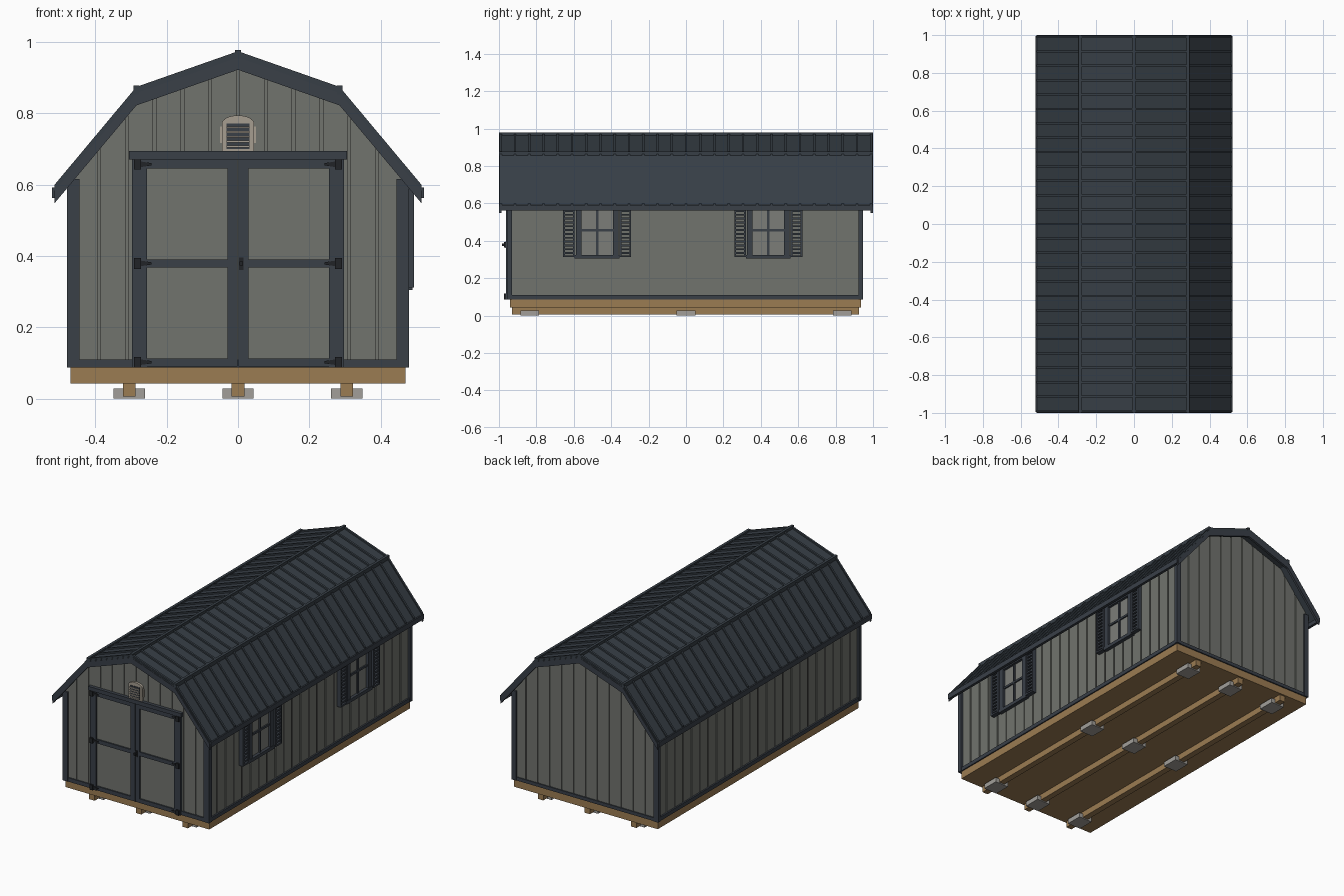
import bpy, bmesh, math
from mathutils import Vector

if "Cube" in bpy.data.objects:
    bpy.data.objects.remove(bpy.data.objects["Cube"])


def material(name, rgb):
    m = bpy.data.materials.new(name)
    m.use_nodes = True
    m.diffuse_color = (*rgb, 1)
    m.node_tree.nodes["Principled BSDF"].inputs["Base Color"].default_value = (*rgb, 1)
    return m


SIDING = material("grey siding", (0.165, 0.172, 0.155))
TRIM = material("dark slate trim", (0.041, 0.05, 0.064))
ROOF = material("slate metal roof", (0.038, 0.049, 0.061))
WOOD = material("treated wood", (0.33, 0.2, 0.085))
BLOCK = material("concrete block", (0.36, 0.345, 0.32))
VENT = material("beige vent", (0.38, 0.34, 0.28))
GLASS = material("window pane", (0.2, 0.205, 0.19))
BLACK = material("black iron", (0.015, 0.017, 0.02))


class Part:
    """Collects boxes and prisms into one named object."""

    def __init__(self, name, mat):
        self.name, self.mat, self.bm = name, mat, bmesh.new()

    def prism(self, pts, y0, y1):
        vs = [self.bm.verts.new((x, y0, z)) for x, z in pts]
        face = self.bm.faces.new(vs)
        out = bmesh.ops.extrude_face_region(self.bm, geom=[face])["geom"]
        for v in out:
            if isinstance(v, bmesh.types.BMVert):
                v.co.y = y1
        return self

    def box(self, x0, x1, y0, y1, z0, z1):
        return self.prism([(x0, z0), (x1, z0), (x1, z1), (x0, z1)], y0, y1)

    def done(self):
        bmesh.ops.recalc_face_normals(self.bm, faces=self.bm.faces)
        me = bpy.data.meshes.new(self.name)
        self.bm.to_mesh(me)
        self.bm.free()
        me.materials.append(self.mat)
        ob = bpy.data.objects.new(self.name, me)
        bpy.context.collection.objects.link(ob)
        return ob


# Gambrel roof line and its vertical offsets
LINE = [(-0.515, 0.59), (-0.285, 0.865), (0, 0.965), (0.285, 0.865), (0.515, 0.59)]


def roof_z(x):
    for (xa, za), (xb, zb) in zip(LINE, LINE[1:]):
        if xa <= x <= xb:
            return za + (zb - za) * (x - xa) / (xb - xa)


def band(top, bottom):
    return [(x, z + top) for x, z in LINE] + [(x, z + bottom) for x, z in reversed(LINE)]


def gable(x0, x1, drop):
    xs = [x0] + [x for x, z in LINE if x0 < x < x1] + [x1]
    return [(x1, 0.087), (x0, 0.087)] + [(x, roof_z(x) - drop) for x in xs]


# Foundation: blocks, skids and floor frame
blocks, skids = Part("foundation_blocks", BLOCK), Part("skids", WOOD)
for x in (-0.305, 0, 0.305):
    skids.box(x - 0.018, x + 0.018, -0.93, 0.925, 0.006, 0.042)
    for y in (-0.835, 0, 0.835):
        blocks.box(x - 0.044, x + 0.044, y - 0.05, y + 0.05, 0, 0.028)
blocks.done()
skids.done()
Part("floor_frame", WOOD).box(-0.47, 0.47, -0.94, 0.935, 0.042, 0.088).done()

# Wall core with grooved siding boards over it
Part("wall_core", SIDING).prism(gable(-0.463, 0.463, 0.02), -0.943, 0.931).done()
siding = Part("siding_boards", SIDING)
PITCH, GAP = 0.078, 0.004
for i in range(12):
    x = -0.468 + i * PITCH
    for y0, y1 in ((-0.948, -0.943), (0.931, 0.936)):
        siding.prism(gable(x + GAP, x + PITCH - GAP, 0.02), y0, y1)
for i in range(24):
    y = -0.942 + i * PITCH
    for s in (-1, 1):
        siding.box(s * 0.463, s * 0.468, y + GAP, y + PITCH - GAP, 0.087, 0.62)
siding.done()

# Corner boards and base boards
corners, base = Part("corner_boards", TRIM), Part("base_boards", TRIM)
for s in (-1, 1):
    corners.box(s * 0.445, s * 0.48, -0.957, -0.93, 0.087, 0.615)
    corners.box(s * 0.45, s * 0.48, 0.922, 0.945, 0.087, 0.615)
    base.box(s * 0.46, s * 0.477, -0.94, 0.93, 0.087, 0.11)
base.box(-0.46, 0.46, -0.955, -0.94, 0.087, 0.11)
base.box(-0.46, 0.46, 0.93, 0.942, 0.087, 0.107)
corners.done()
base.done()

# Roof sheet, standing ribs, ridge and knee caps
Part("roof_sheet", ROOF).prism(band(0, -0.016), -0.998, 0.998).done()
ribs = Part("roof_ribs", ROOF)
for i in range(27):
    y = -0.99 + i * 1.98 / 26
    ribs.prism(band(0.009, -0.004), y - 0.006, y + 0.006)
ribs.done()
caps = Part("ridge_caps", ROOF)
for x, z in LINE[1:4]:
    caps.box(x - 0.008, x + 0.008, -1, 1, z - 0.012, z + 0.013)
caps.done()

# Gable rake boards and eave boards
rake = Part("rake_boards", TRIM)
rake.prism(band(-0.008, -0.043), -1, -0.986).prism(band(-0.008, -0.043), 0.986, 1)
rake.done()
eaves = Part("eave_boards", TRIM)
for s in (-1, 1):
    eaves.box(s * 0.505, s * 0.521, -0.995, 0.995, 0.562, 0.592)
eaves.done()

# Double door: panels, framing, header
Part("door_panels", SIDING).box(-0.29, 0.29, -0.953, -0.945, 0.09, 0.67).done()
frame = Part("door_frame", TRIM)
for s in (-1, 1):
    frame.box(s * 0.255, s * 0.297, -0.962, -0.945, 0.087, 0.672)
    frame.box(s * 0.001, s * 0.029, -0.962, -0.945, 0.09, 0.67)
    for z0, z1 in ((0.089, 0.113), (0.367, 0.39), (0.645, 0.67)):
        frame.box(s * 0.029, s * 0.255, -0.961, -0.945, z0, z1)
frame.done()
Part("door_header", TRIM).box(-0.305, 0.305, -0.968, -0.945, 0.671, 0.694).done()

# Strap hinges and handle
hinges = Part("door_hinges", BLACK)
for s in (-1, 1):
    for z in (0.102, 0.379, 0.657):
        hinges.box(s * 0.272, s * 0.292, -0.972, -0.96, z - 0.015, z + 0.015)
        hinges.prism([(s * 0.28, z - 0.009), (s * 0.242, z - 0.003),
                      (s * 0.242, z + 0.003), (s * 0.28, z + 0.009)], -0.966, -0.96)
hinges.done()
Part("door_handle", BLACK).box(0.003, 0.016, -0.966, -0.96, 0.36, 0.395).box(
    0.004, 0.014, -0.985, -0.962, 0.373, 0.385).done()

# Arched gable vent with louvres
arch = [(0.045 * math.cos(a), 0.772 + 0.022 * math.sin(a))
        for a in (math.pi * i / 12 for i in range(13))]
Part("vent_body", VENT).prism([(-0.045, 0.694), (0.045, 0.694)] + arch, -0.962, -0.945).box(
    -0.051, 0.051, -0.952, -0.945, 0.717, 0.763).done()
Part("vent_opening", TRIM).box(-0.032, 0.032, -0.965, -0.961, 0.7, 0.772).done()
louvres = Part("vent_louvres", VENT)
for i in range(5):
    z = 0.707 + i * 0.0135
    louvres.box(-0.032, 0.032, -0.97, -0.964, z - 0.0025, z + 0.0025)
louvres.done()

# Two windows with shutters on the left wall
for label, yc in (("front", -0.475), ("rear", 0.44)):
    Part(label + "_window_pane", GLASS).box(0.466, 0.472, yc - 0.1, yc + 0.1, 0.31, 0.59).done()
    win = Part(label + "_window_frame", TRIM)
    win.box(0.466, 0.49, yc - 0.12, yc + 0.12, 0.305, 0.325)
    win.box(0.466, 0.487, yc - 0.115, yc + 0.115, 0.57, 0.6)
    win.box(0.466, 0.48, yc - 0.006, yc + 0.006, 0.32, 0.58)
    win.box(0.466, 0.48, yc - 0.1, yc + 0.1, 0.45, 0.462)
    shut = Part(label + "_window_shutters", TRIM)
    for s in (-1, 1):
        win.box(0.466, 0.487, yc + s * 0.084, yc + s * 0.114, 0.31, 0.6)
        for a, b in ((0.12, 0.13), (0.172, 0.182)):
            shut.box(0.466, 0.494, yc + s * a, yc + s * b, 0.312, 0.605)
        for z0, z1 in ((0.312, 0.322), (0.59, 0.605)):
            shut.box(0.466, 0.494, yc + s * 0.12, yc + s * 0.182, z0, z1)
        for i in range(13):
            z = 0.334 + i * 0.0205
            shut.box(0.466, 0.49, yc + s * 0.13, yc + s * 0.172, z - 0.005, z + 0.005)
    win.done()
    shut.done()
